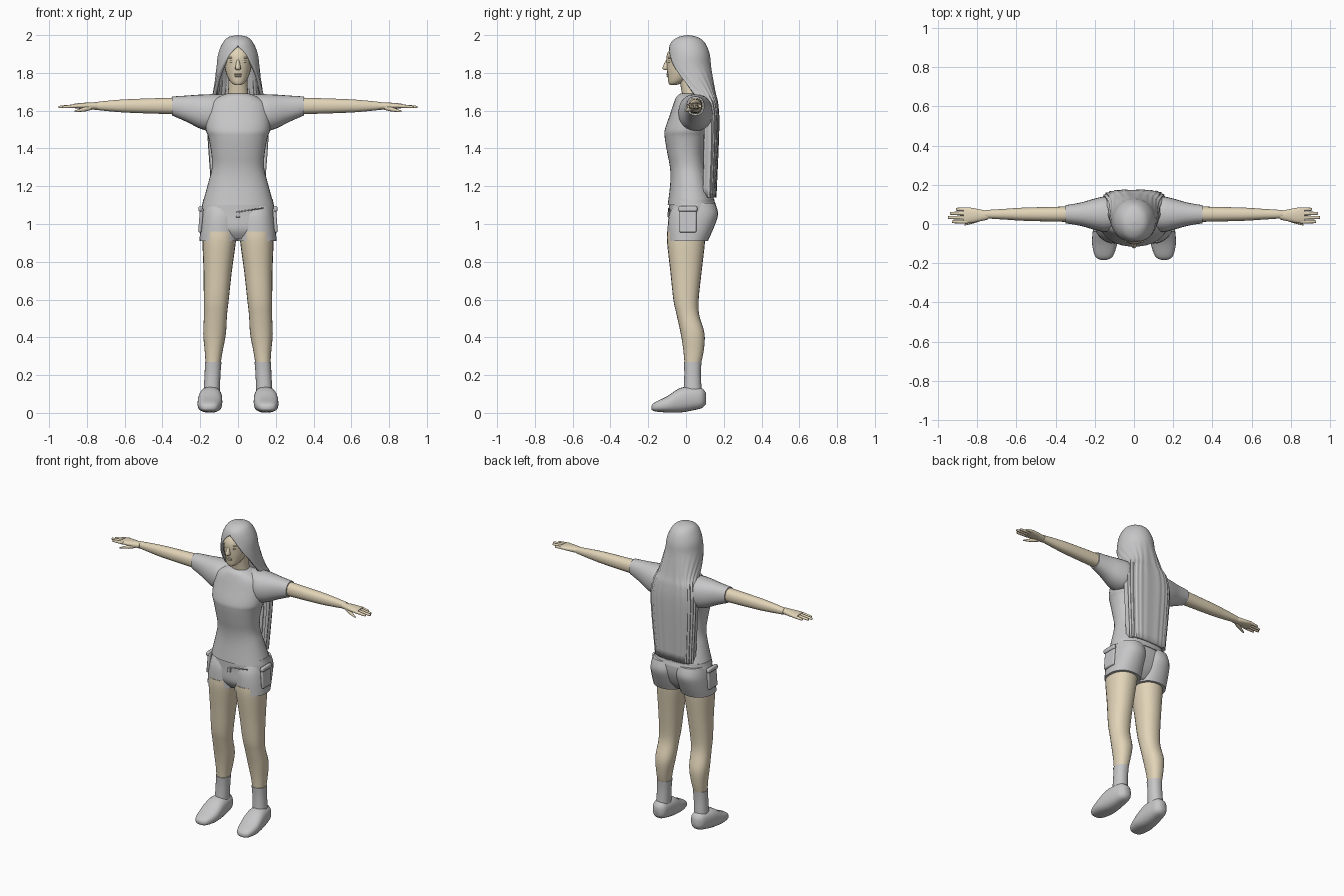
import bpy, bmesh, math
from mathutils import Matrix

if "Cube" in bpy.data.objects:
    bpy.data.objects.remove(bpy.data.objects["Cube"])


def material(name, red, green, blue):
    mat = bpy.data.materials.new(name)
    mat.use_nodes = True
    mat.diffuse_color = (red, green, blue, 1)
    mat.node_tree.nodes["Principled BSDF"].inputs["Base Color"].default_value = mat.diffuse_color
    return mat


GREY = material("pale_grey", .57, .57, .58)
SKIN = material("warm_skin", .76, .66, .48)
ARM_Y, ARM_Z = .05, 1.625


def finish(name, bm, mat, mirror=False):
    bmesh.ops.recalc_face_normals(bm, faces=bm.faces)
    mesh = bpy.data.meshes.new(name)
    bm.to_mesh(mesh)
    bm.free()
    mesh.materials.append(mat)
    mesh.shade_smooth()
    mesh.set_sharp_from_angle(angle=math.radians(50))
    obj = bpy.data.objects.new(name, mesh)
    bpy.context.scene.collection.objects.link(obj)
    if mirror:
        obj.modifiers.new("mirror", "MIRROR")
    return obj


def smooth_path(rings, steps=4):
    """Interpolate every number in the rings along a Catmull-Rom curve."""
    path = []
    last = len(rings) - 1
    for i in range(last):
        before, start = rings[max(0, i - 1)], rings[i]
        end, after = rings[i + 1], rings[min(last, i + 2)]
        for step in range(steps):
            t = step / steps
            path.append([b + t / 2 * (c - a + t * (2*a - 5*b + 4*c - d + t * (3*(b - c) + d - a)))
                         for a, b, c, d in zip(before, start, end, after)])
    return path + [rings[last]]


def power(value, exponent):
    return math.copysign(abs(value) ** exponent, value)


def skin_loops(bm, loops):
    for lower, upper in zip(loops, loops[1:]):
        for k in range(len(lower) - 1):
            bm.faces.new((lower[k], lower[k + 1], upper[k + 1], upper[k]))


def midline(position):
    return 0


def leg_line(height):
    return .145 - .05 * height


def arm_line(position):
    return ARM_Y


def loft(name, rings, mat, axis="z", centre=midline, mirror=False, sides=24, square=.9):
    """Rings: position on axis, half width, half depth, depth centre."""
    bm = bmesh.new()
    loops = []
    for pos, width, depth, middle in smooth_path(rings):
        loop = []
        for k in range(sides):
            angle = math.tau * k / sides
            u = centre(pos) + width * power(math.cos(angle), square)
            v = middle + depth * power(math.sin(angle), square)
            loop.append(bm.verts.new({"z": (u, v, pos), "x": (pos, u, v), "y": (u, pos, v)}[axis]))
        loops.append(loop)
    skin_loops(bm, [loop + loop[:1] for loop in loops])
    bm.faces.new(loops[0])
    bm.faces.new(loops[-1])
    return finish(name, bm, mat, mirror)


def ellipsoid(name, centre, size, mat, mirror=False):
    bm = bmesh.new()
    bmesh.ops.create_uvsphere(bm, u_segments=16, v_segments=10, radius=1,
                              matrix=Matrix.Translation(centre) @ Matrix.Diagonal((*size, 1)))
    return finish(name, bm, mat, mirror)


def plate(name, centre, size, mat, tilt=0, mirror=False):
    bm = bmesh.new()
    bmesh.ops.create_cube(bm, size=1, matrix=Matrix.Translation(centre)
                          @ Matrix.Rotation(tilt, 4, "Y") @ Matrix.Diagonal((*size, 1)))
    bevel = finish(name, bm, mat, mirror).modifiers.new("bevel", "BEVEL")
    bevel.width, bevel.segments = min(size) * .4, 2


# Head, face and neck
loft("head", [(1.735, .015, .015, -.07), (1.75, .038, .04, -.053), (1.79, .06, .072, -.026),
              (1.84, .072, .093, -.01), (1.9, .077, .1, 0), (1.96, .06, .07, .01)], SKIN, square=1)
loft("neck", [(1.6, .075, .055, .04), (1.68, .055, .05, .03), (1.79, .048, .05, .01)], SKIN)
loft("nose", [(1.815, .008, .008, -.095), (1.825, .015, .025, -.1), (1.875, .006, .01, -.093)],
     SKIN, sides=12)
ellipsoid("upper_lip", (0, -.093, 1.793), (.022, .011, .006), SKIN)
ellipsoid("lower_lip", (0, -.092, 1.783), (.02, .011, .006), SKIN)
ellipsoid("eye", (.03, -.084, 1.86), (.015, .012, .008), SKIN, mirror=True)
ellipsoid("brow", (.03, -.084, 1.88), (.022, .012, .006), SKIN, mirror=True)

# Hair: a sheet open at the face, growing flatter and rippled where it drapes
hair_rings = [(2, 0, 0, .01), (1.99, .05, .05, .01), (1.96, .08, .09, .01), (1.9, .105, .11, .015),
              (1.82, .115, .115, .02), (1.7, .13, .095, .06), (1.63, .15, .07, .1),
              (1.5, .16, .06, .115), (1.14, .135, .055, .105)]
bm = bmesh.new()
loops = []
strands = 64
for height, width, depth, middle in smooth_path(hair_rings, steps=5):
    drape = min(1, max(0, 1.85 - height) * 5)
    square = 1 - .4 * drape
    opening = math.radians(85) * min(1, max(0, 1.94 - height) * 4) ** .7
    loop = []
    for k in range(strands + 1):
        angle = opening + 2 * (math.pi - opening) * k / strands
        ripple = 1 + .025 * drape * math.cos(k * math.tau / 5)
        loop.append(bm.verts.new((width * ripple * power(math.sin(angle), square),
                                  middle - depth * ripple * power(math.cos(angle), square), height)))
    loops.append(loop)
skin_loops(bm, loops)
bmesh.ops.remove_doubles(bm, verts=bm.verts, dist=.0004)
thickness = finish("long_hair", bm, GREY).modifiers.new("thickness", "SOLIDIFY")
thickness.thickness, thickness.offset = .018, -1

# Shirt
loft("shirt_body", [(1.69, .06, .05, .02), (1.675, .1, .07, .02), (1.64, .15, .085, .02),
                    (1.58, .17, .105, .02), (1.5, .17, .117, .005), (1.46, .157, .113, 0),
                    (1.38, .142, .1, 0), (1.3, .138, .095, .01), (1.22, .157, .103, .02),
                    (1.1, .19, .127, .03)], GREY, sides=36)
loft("sleeve", [(.06, .07, .085, 1.6), (.14, .09, .097, 1.59), (.2, .08, .09, 1.595),
                (.27, .06, .07, 1.61), (.35, .046, .05, ARM_Z)],
     GREY, "x", arm_line, mirror=True)

# Shorts with hip pockets, waist cord and fly
loft("shorts_seat", [(1.13, .184, .12, .03), (1.05, .195, .12, .03), (.97, .18, .105, .015),
                     (.92, .12, .07, .01)], GREY, sides=36)
loft("shorts_leg", [(1.11, .09, .11, .045), (1.05, .1, .13, .04), (.98, .104, .122, .025),
                    (.91, .104, .106, .01)], GREY, centre=leg_line, mirror=True)
plate("hip_pocket", (.197, .01, 1.02), (.018, .09, .13), GREY, tilt=-.08, mirror=True)
plate("pocket_flap", (.199, .01, 1.08), (.022, .1, .03), GREY, tilt=-.08, mirror=True)
plate("waist_cord", (.07, -.09, 1.075), (.13, .008, .006), GREY, tilt=-.15)
plate("fly_tab", (0, -.093, 1.05), (.022, .008, .03), GREY)

# Legs, socks and shoes
loft("leg", [(.96, .088, .1, 0), (.9, .088, .1, 0), (.75, .075, .083, 0), (.6, .066, .067, 0),
             (.52, .061, .06, .01), (.42, .06, .063, .035), (.33, .048, .054, .04),
             (.25, .038, .042, .035)], SKIN, centre=leg_line, mirror=True)
loft("sock", [(.27, .044, .047, .035), (.2, .042, .044, .035), (.08, .044, .05, .035)],
     GREY, centre=leg_line, mirror=True)
loft("shoe", [(-.183, .016, .01, .028), (-.165, .045, .024, .032), (-.1, .064, .043, .045),
              (-.03, .063, .065, .067), (.04, .055, .062, .076), (.085, .044, .052, .078),
              (.105, .02, .03, .076)],
     GREY, "y", lambda depth: .145 - .05 * depth, mirror=True, square=.8)

# Arms and hands
loft("arm", [(.3, .04, .045, ARM_Z), (.55, .034, .037, ARM_Z), (.65, .028, .031, ARM_Z),
             (.76, .021, .02, ARM_Z)], SKIN, "x", arm_line, mirror=True)
loft("palm", [(.745, .021, .019, ARM_Z), (.79, .031, .018, ARM_Z), (.84, .04, .015, ARM_Z),
              (.87, .038, .011, ARM_Z)], SKIN, "x", lambda reach: ARM_Y - .006, mirror=True)
for index, (label, tip) in enumerate(zip(("index", "middle", "ring", "little"), (.93, .95, .94, .91))):
    loft(label + "_finger", [(.85, .01, .01, ARM_Z), (tip - .01, .008, .007, ARM_Z - .005),
                             (tip, .003, .003, ARM_Z - .006)],
         SKIN, "x", lambda reach: .012 + .021 * index, mirror=True, sides=10)
loft("thumb", [(.775, .014, .013, 1.618), (.81, .012, .012, 1.608), (.865, .004, .004, 1.596)],
     SKIN, "x", lambda reach: .03 - .4 * (reach - .78), mirror=True, sides=12)
